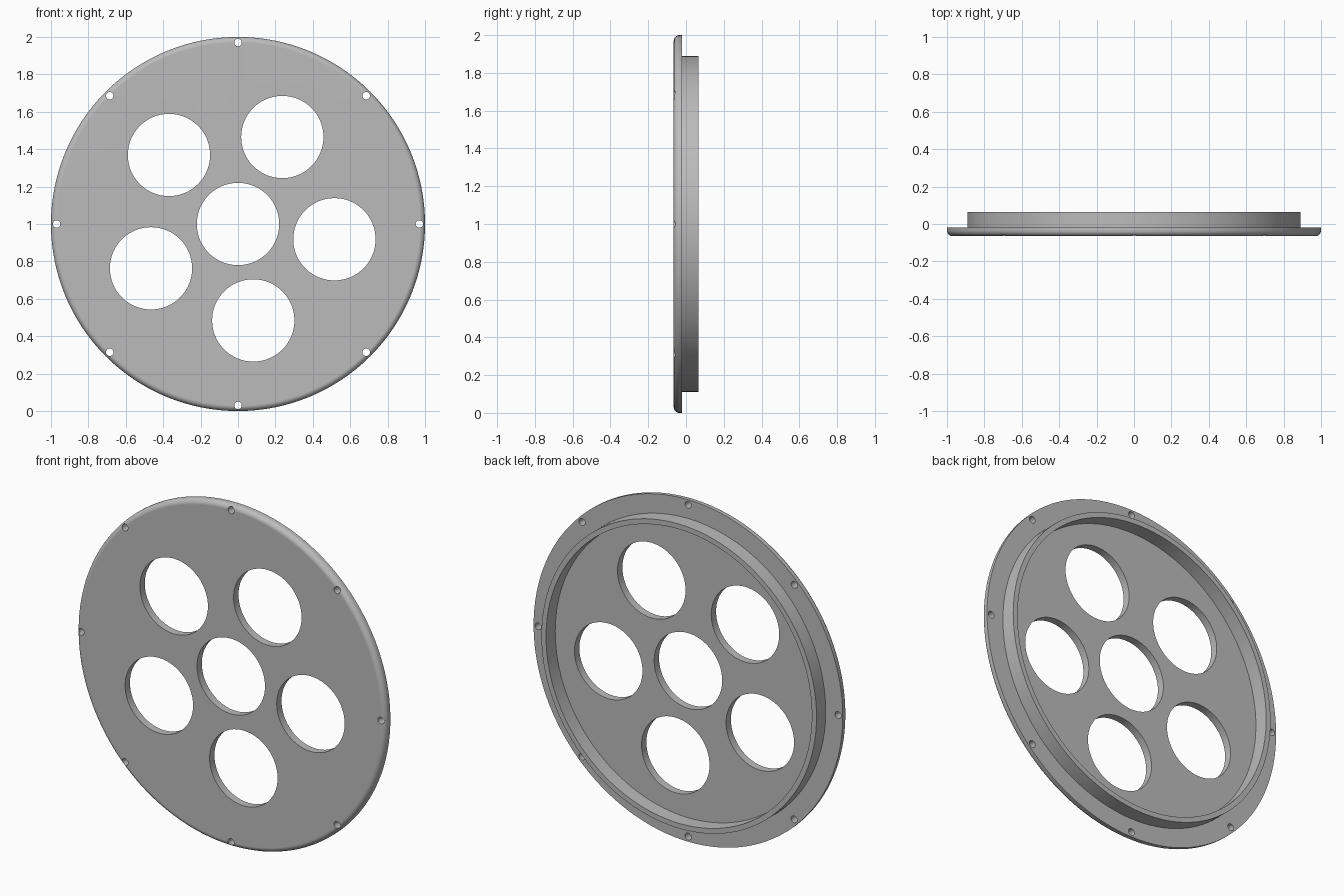
import bpy, bmesh
from math import sin, cos, radians, pi
from mathutils import Matrix, Vector

cube = bpy.data.objects.get("Cube")
if cube:
    bpy.data.objects.remove(cube)

FRONT, BACK, RIM = -0.065, -0.02, 0.065
HOLE, FILLET = 0.22, 0.03
CENTRE = Vector((0, 0, 1))

grey = bpy.data.materials.new("plain grey")
grey.use_nodes = True
colour = (0.5, 0.5, 0.5, 1)
grey.diffuse_color = colour
grey.node_tree.nodes["Principled BSDF"].inputs["Base Color"].default_value = colour


def make_object(name, bm):
    bmesh.ops.recalc_face_normals(bm, faces=bm.faces)
    mesh = bpy.data.meshes.new(name)
    bm.to_mesh(mesh)
    bm.free()
    obj = bpy.data.objects.new(name, mesh)
    bpy.context.collection.objects.link(obj)
    return obj


# Flanged cover: closed section (radius, y) turned about the y axis
arc = [(1 - FILLET + FILLET * sin(a), FRONT + FILLET - FILLET * cos(a))
       for a in (i * pi / 16 for i in range(9))]
section = [(HOLE, FRONT)] + arc + [
    (1, BACK), (0.89, BACK), (0.89, RIM), (0.86, RIM), (0.86, BACK), (HOLE, BACK)]
bm = bmesh.new()
verts = [bm.verts.new((r, y, 1)) for r, y in section]
edges = [bm.edges.new((v, verts[i - 1])) for i, v in enumerate(verts)]
bmesh.ops.spin(bm, geom=verts + edges, cent=CENTRE, axis=(0, 1, 0),
               angle=2 * pi, steps=128, use_merge=True)
bmesh.ops.remove_doubles(bm, verts=bm.verts, dist=0.0001)
cover = make_object("flanged_cover", bm)
cover.data.materials.append(grey)

# Cutters: five large openings and eight screw holes
bm = bmesh.new()


def add_cutter(distance, angle, radius, sides):
    place = CENTRE + distance * Vector((cos(angle), 0, sin(angle)))
    bmesh.ops.create_cone(
        bm, cap_ends=True, segments=sides, radius1=radius, radius2=radius, depth=0.5,
        matrix=Matrix.Translation(place) @ Matrix.Rotation(pi / 2, 4, "X"))


for i in range(5):
    add_cutter(0.522, radians(63 + 72 * i), HOLE, 64)
for i in range(8):
    add_cutter(0.97, radians(45 * i), 0.02, 20)
cutter = make_object("hole_cutter", bm)
cutter.hide_render = True

# Cut the holes and discard the cutter
cut = cover.modifiers.new("holes", "BOOLEAN")
cut.operation = "DIFFERENCE"
cut.solver = "EXACT"
cut.object = cutter
bpy.ops.object.select_all(action="DESELECT")
cover.select_set(True)
bpy.context.view_layer.objects.active = cover
bpy.ops.object.modifier_apply(modifier=cut.name)
bpy.data.objects.remove(cutter)

# Smooth the round walls, keep the corners crisp
bpy.ops.object.shade_smooth_by_angle(angle=radians(30))
normals = cover.modifiers.new("flat faces", "WEIGHTED_NORMAL")
normals.keep_sharp = True
